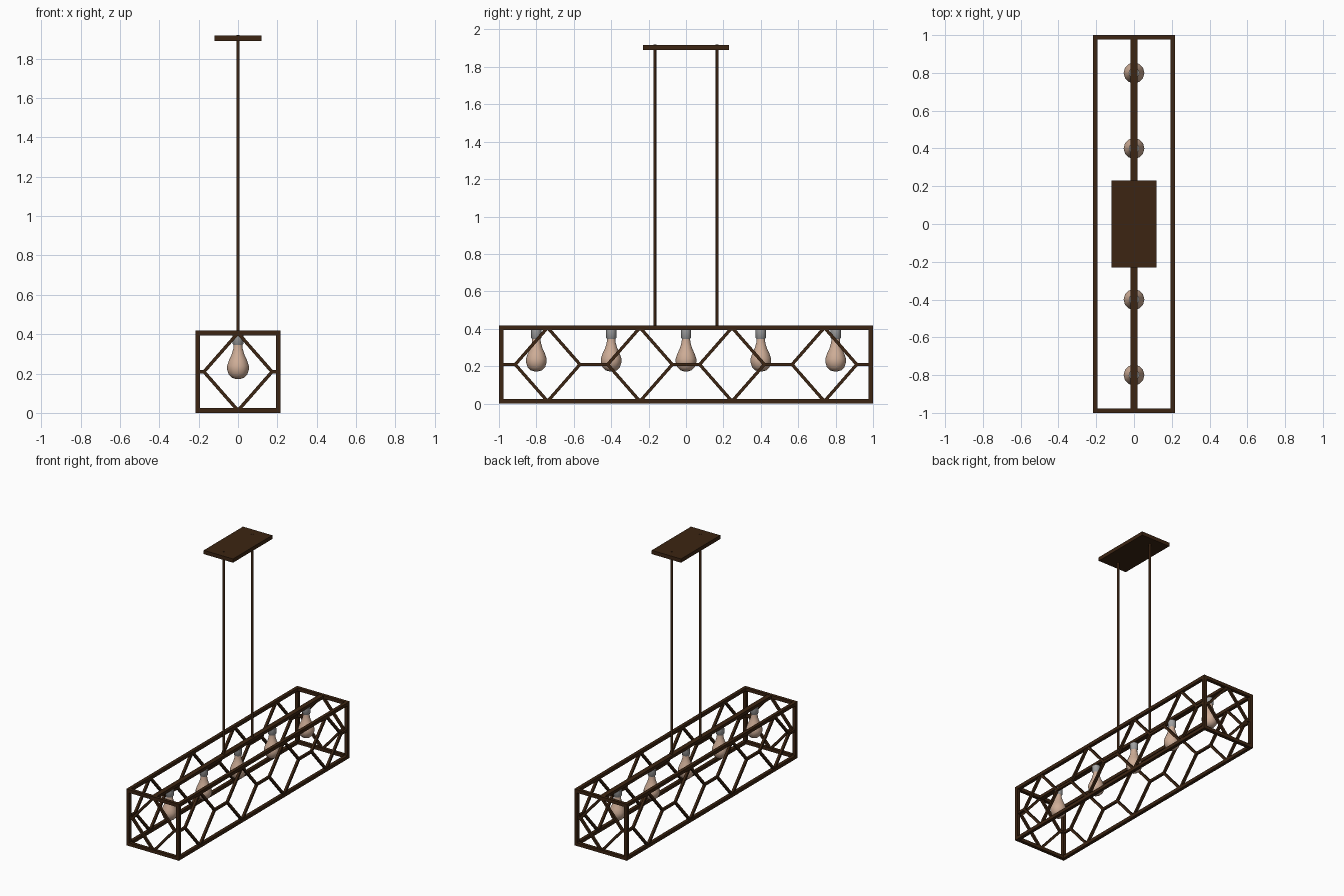
import bpy, bmesh, math
from mathutils import Vector

if "Cube" in bpy.data.objects:
    bpy.data.objects.remove(bpy.data.objects["Cube"])


def material(name, rgb):
    m = bpy.data.materials.new(name)
    m.diffuse_color = (*rgb, 1)
    m.use_nodes = True
    m.node_tree.nodes["Principled BSDF"].inputs["Base Color"].default_value = m.diffuse_color
    return m


BRONZE = material("dark bronze", (0.045, 0.018, 0.006))
GLASS = material("warm bulb", (0.62, 0.42, 0.31))
METAL = material("socket grey", (0.36, 0.36, 0.36))


def finish(name, bm, mat):
    bmesh.ops.recalc_face_normals(bm, faces=bm.faces)
    me = bpy.data.meshes.new(name)
    bm.to_mesh(me)
    bm.free()
    me.materials.append(mat)
    ob = bpy.data.objects.new(name, me)
    bpy.context.collection.objects.link(ob)
    return ob


def add_box(bm, lo, hi):
    geo = bmesh.ops.create_cube(bm, size=1)
    for v in geo["verts"]:
        v.co = Vector([(a + b) / 2 + c * (b - a) for a, b, c in zip(lo, hi, v.co)])


def add_bar(bm, p, q, w):
    """Square bar between two points, its sides squared to the face plane."""
    p, q = Vector(p), Vector(q)
    rot = (q - p).to_track_quat('Z', 'Y')
    geo = bmesh.ops.create_cube(bm, size=1)
    for v in geo["verts"]:
        v.co = (p + q) / 2 + rot @ Vector((v.co.x * w, v.co.y * w, v.co.z * (q - p).length))


def lathe(name, profile, y, mat, sides):
    bm = bmesh.new()
    rings = [[bm.verts.new((r * math.cos(2 * math.pi * i / sides),
                            y + r * math.sin(2 * math.pi * i / sides), z))
              for i in range(sides)] for r, z in profile]
    for a, b in zip(rings, rings[1:]):
        for i in range(sides):
            j = (i + 1) % sides
            bm.faces.new((a[i], a[j], b[j], b[i]))
    bm.faces.new(rings[0])
    bm.faces.new(rings[-1])
    ob = finish(name, bm, mat)
    bpy.context.view_layer.objects.active = ob
    ob.select_set(True)
    bpy.ops.object.shade_smooth_by_angle(angle=math.radians(50))
    ob.select_set(False)


X, Y, H, T = 0.216, 1.0, 0.418, 0.024   # cage half width, half length, height, bar

# Box cage
bm = bmesh.new()
for sx in (-1, 1):
    x0, x1 = sorted((sx * X, sx * (X - T)))
    for z in (0, H - T):
        add_box(bm, (x0, -Y, z), (x1, Y, z + T))
    for sy in (-1, 1):
        y0, y1 = sorted((sy * Y, sy * (Y - T)))
        add_box(bm, (x0, y0, 0), (x1, y1, H))
for sy in (-1, 1):
    y0, y1 = sorted((sy * Y, sy * (Y - T)))
    for z in (0, H - T):
        add_box(bm, (-X, y0, z), (X, y1, z + T))
finish("cage_frame", bm, BRONZE)

# Centre rail carrying the sockets
bm = bmesh.new()
add_box(bm, (-0.018, -Y + T, H - T), (0.018, Y - T, H - 0.002))
finish("centre_rail", bm, BRONZE)


# Diamond lattice: diamonds joined by short bars at mid height
def lattice(name, centres, end, place):
    bm = bmesh.new()
    mid, w, half = H / 2, 0.017, 0.173
    last = -end
    for c in centres:
        l, r = c - half, c + half
        for z in (0.012, H - 0.012):
            for s in (l, r):
                add_bar(bm, place(c, z), place(s, mid), w)
        add_bar(bm, place(last, mid), place(l, mid), w)
        last = r
    add_bar(bm, place(last, mid), place(end, mid), w)
    finish(name, bm, BRONZE)


for side, s in (("left", -1), ("right", 1)):
    lattice(side + "_lattice", (-0.74, -0.246, 0.246, 0.74), Y - T / 2,
            lambda u, z: (s * (X - T / 2), u, z))
for side, s in (("front", -1), ("back", 1)):
    lattice(side + "_lattice", (0,), X - T / 2,
            lambda u, z: (u, s * (Y - T / 2), z))

# Ceiling plate and hanging rods
bm = bmesh.new()
add_box(bm, (-0.12, -0.23, 1.89), (0.12, 0.23, 1.918))
finish("ceiling_plate", bm, BRONZE)
for side, y in (("front", -0.167), ("back", 0.167)):
    lathe(side + "_rod", [(0.008, H - T), (0.008, 1.92)], y, BRONZE, 12)

# Five bulbs in sockets
BULB = [(0.022, 0.345), (0.024, 0.325), (0.033, 0.295), (0.047, 0.265), (0.055, 0.24),
        (0.055, 0.22), (0.047, 0.195), (0.03, 0.178), (0.01, 0.172)]
for i in range(5):
    y = (i - 2) * 0.4
    lathe(f"socket_{i + 1}", [(0.028, H - T), (0.028, 0.352), (0.022, 0.346), (0.022, 0.325)],
          y, METAL, 12)
    lathe(f"bulb_{i + 1}", BULB, y, GLASS, 12)
